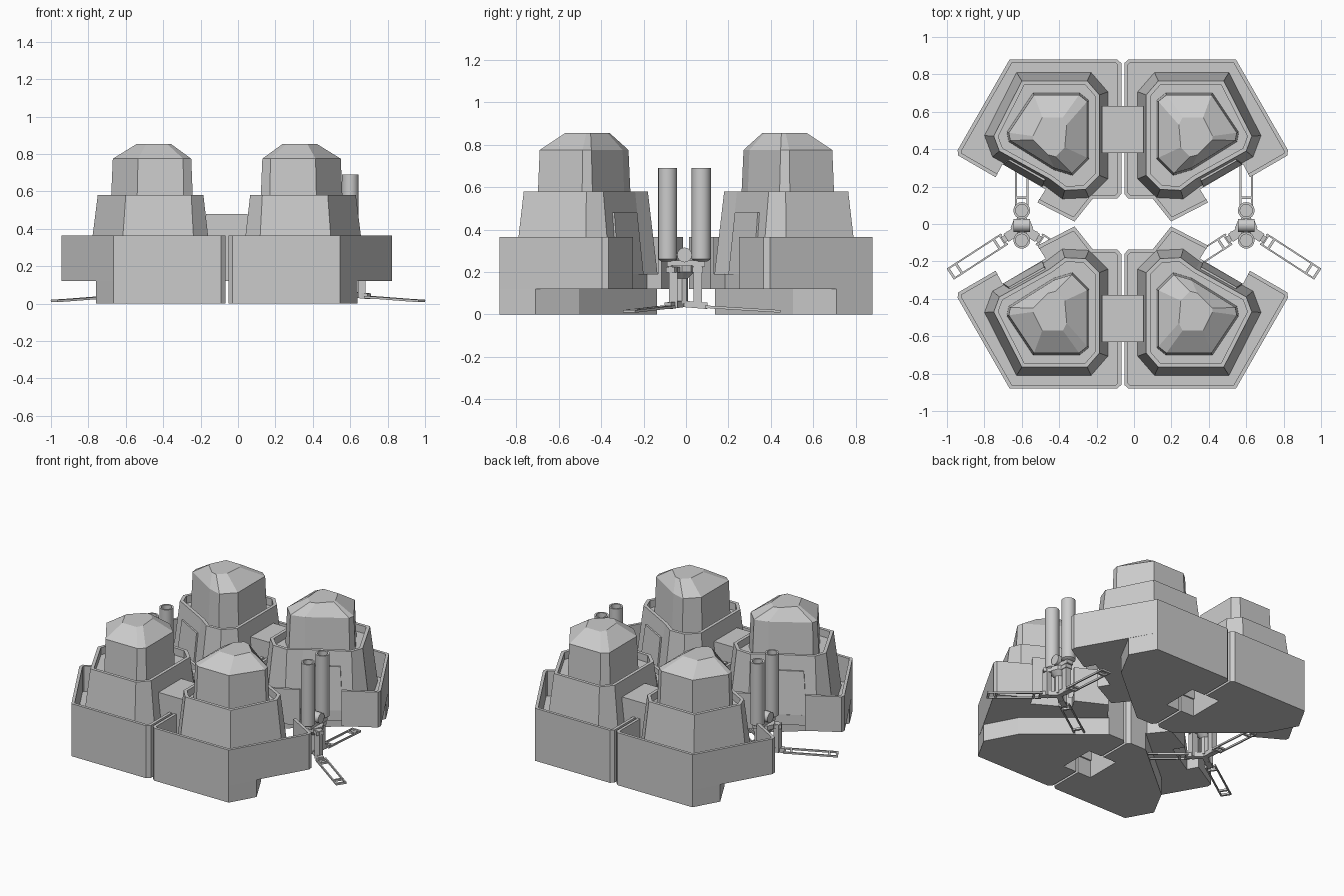
import bpy, bmesh, math
from mathutils import Vector

if "Cube" in bpy.data.objects:
    bpy.data.objects.remove(bpy.data.objects["Cube"])

AX = -0.06  # symmetry line of the pod cluster


def make(name, bm):
    bmesh.ops.recalc_face_normals(bm, faces=bm.faces)
    me = bpy.data.meshes.new(name)
    bm.to_mesh(me)
    bm.free()
    ob = bpy.data.objects.new(name, me)
    bpy.context.collection.objects.link(ob)
    return ob


def loft(name, levels, sx=1, sy=1):
    """levels: (outline, z); sx/sy mirror the quadrant."""
    bm = bmesh.new()
    rings = []
    for pts, z in levels:
        rings.append([bm.verts.new((x if sx > 0 else 2 * AX - x, y * sy, z)) for x, y in pts])
    n = len(rings[0])
    for a, b in zip(rings, rings[1:]):
        for i in range(n):
            j = (i + 1) % n
            bm.faces.new((a[i], a[j], b[j], b[i]))
    bm.faces.new(rings[0])
    bm.faces.new(rings[-1])
    return make(name, bm)


def offset(pts, d, closed=True):
    """Mitred offset, positive = to the right of travel (inside)."""
    P = [Vector(p) for p in pts]
    n = len(P)
    out = []
    for i in range(n):
        dirs = []
        if closed or i > 0:
            dirs.append((P[i] - P[i - 1]).normalized())
        if closed or i < n - 1:
            dirs.append((P[(i + 1) % n] - P[i]).normalized())
        ns = [Vector((v.y, -v.x)) for v in dirs]
        m = sum(ns, Vector((0, 0))).normalized()
        out.append(tuple(P[i] + m * (d / max(m.dot(ns[0]), 0.3))))
    return out


def wall(name, path, z0, z1, t, sx, sy):
    ring = path + offset(path, t, False)[::-1]
    loft(name, [(ring, z0), (ring, z1)], sx, sy)


def beam(name, a, b, w, h=None):
    h = h or w
    a, b = Vector(a), Vector(b)
    d = (b - a).normalized()
    up = Vector((1, 0, 0)) if abs(d.z) > 0.9 else Vector((0, 0, 1))
    s = d.cross(up).normalized()
    u = s.cross(d)
    bm = bmesh.new()
    rings = [[bm.verts.new(p + s * i * w / 2 + u * j * h / 2)
              for i, j in ((1, 1), (-1, 1), (-1, -1), (1, -1))] for p in (a, b)]
    for i in range(4):
        j = (i + 1) % 4
        bm.faces.new((rings[0][i], rings[0][j], rings[1][j], rings[1][i]))
    bm.faces.new(rings[0])
    bm.faces.new(rings[1])
    return make(name, bm)


def tube(name, c, prof, n=16, axis='Z'):
    """Lathe a closed radius/height profile around c."""
    bm = bmesh.new()
    rings = []
    for r, z in prof:
        ring = []
        for k in range(n):
            t = 2 * math.pi * k / n
            v = (r * math.cos(t), r * math.sin(t), z)
            if axis == 'X':
                v = (v[2], v[0], v[1])
            ring.append(bm.verts.new(Vector(v) + Vector(c)))
        rings.append(ring)
    for a, b in zip(rings, rings[1:]):
        for i in range(n):
            j = (i + 1) % n
            bm.faces.new((a[i], a[j], b[j], b[i]))
    bm.faces.new(rings[0])
    bm.faces.new(rings[-1])
    ob = make(name, bm)
    bpy.context.view_layer.objects.active = ob
    ob.select_set(True)
    bpy.ops.object.shade_smooth_by_angle(angle=math.radians(35))
    ob.select_set(False)


# Outlines for the back right pod, clockwise
edge_in = [(.396, .115), (.198, .013), (.10, .136), (-.03, .136), (-.052, .16), (-.052, .38)]
edge_out = [(-.052, .63), (-.052, .86), (-.03, .88), (.545, .88), (.823, .395), (.82, .366), (.62, .25)]
pocket = [(.05, .38), (.05, .63)]
floor = edge_in + pocket + edge_out + [(.583, .32), (.353, .185)]
base = edge_out[:4] + [(.64, .71), (.53, .505), (.09, .136)] + edge_in[3:] + pocket
body = [(.065, .69), (.13, .765), (.48, .765), (.63, .47), (.60, .39),
        (.33, .24), (.25, .18), (.14, .185), (.065, .26)]
tower = [(.12, .66), (.17, .70), (.42, .70), (.56, .49), (.55, .44), (.31, .29), (.21, .26), (.12, .35)]
crown = [(.24, .53), (.26, .57), (.37, .57), (.42, .47), (.42, .45), (.34, .37), (.30, .36), (.25, .41)]

for sy, fb in ((1, "back"), (-1, "front")):
    for sx, lr in ((1, "right"), (-1, "left")):
        tag = f"_{fb}_{lr}"
        loft("pod_base" + tag, [(base, 0), (base, .12)], sx, sy)
        loft("pod_floor" + tag, [(floor, .12), (floor, .19)], sx, sy)
        wall("inner_wall" + tag, edge_in, .19, .365, .02, sx, sy)
        wall("outer_wall" + tag, edge_out, .19, .365, .02, sx, sy)
        # tapered lower storey with a recessed roof behind a parapet
        inner = offset(body, .022)
        loft("lower_storey" + tag, [(offset(body, -.045), .19), (body, .58), (inner, .58), (inner, .53)], sx, sy)
        # slightly tapered tower with faceted crown
        loft("tower" + tag, [(tower, .53), (offset(tower, .01), .775), (crown, .855)], sx, sy)
        # door panel facing the emplacement
        lo = [(.58, .318), (.37, .20), (.34, .26), (.55, .38)]
        hi = [(.55, .338), (.36, .23), (.33, .28), (.52, .39)]
        loft("door" + tag, [(lo, .19), (hi, .48)], sx, sy)
    # covered bridge joining the two pods, open underneath
    br = [(AX - .11, .38 * sy), (AX - .11, .63 * sy), (AX + .11, .63 * sy), (AX + .11, .38 * sy)]
    loft("bridge_" + fb, [(br, .36), (br, .48)])
    for k, y in enumerate((.385, .625)):
        beam(f"bridge_side_{fb}_{k}", (AX - .11, y * sy, .24), (AX + .11, y * sy, .24), .01, .24)

# Twin-barrel emplacements on three-legged stands
for cx, lr in ((-.6, "left"), (.6, "right")):
    for k, y in enumerate((-.087, .072)):
        tube(f"barrel_{lr}_{k}", (cx, y, 0),
             [(.03, .25), (.045, .26), (.045, .69), (.033, .69), (.033, .55)])
    cy = -.02
    tube("pivot_" + lr, (cx, -.007, .28), [(.035, -.045), (.035, .045)], axis='X')
    beam("cradle_" + lr, (cx, -.09, .24), (cx, .09, .24), .05, .03)
    tube("hub_" + lr, (cx, cy, 0), [(.03, .05), (.03, .17), (.06, .20), (.06, .23)], 8)
    for k, (ang, L) in enumerate(((90, .465), (213, .455), (327, .455))):
        t = math.radians(ang)
        d = Vector((math.cos(t), math.sin(t), 0))
        s = Vector((-d.y, d.x, 0))
        c = Vector((cx, cy, 0))

        def pt(r, side, z):
            return c + d * r + s * side + Vector((0, 0, z))

        beam(f"stand_post_{lr}_{k}", pt(.075, 0, .03), pt(.075, 0, .225), .04)
        beam(f"post_link_{lr}_{k}", pt(0, 0, .21), pt(.10, 0, .21), .05, .025)
        beam(f"foot_link_{lr}_{k}", pt(0, 0, .05), pt(.12, 0, .04), .035, .03)
        for m, e in enumerate((-.031, .031)):
            beam(f"leg_rail_{lr}_{k}_{m}", pt(.11, e, .036), pt(L, e, .014), .009, .012)
        for m, r in enumerate((.12, .16, L - .055, L - .006)):
            beam(f"leg_rung_{lr}_{k}_{m}", pt(r, -.034, .042 - .06 * r), pt(r, .034, .042 - .06 * r), .014, .013)
